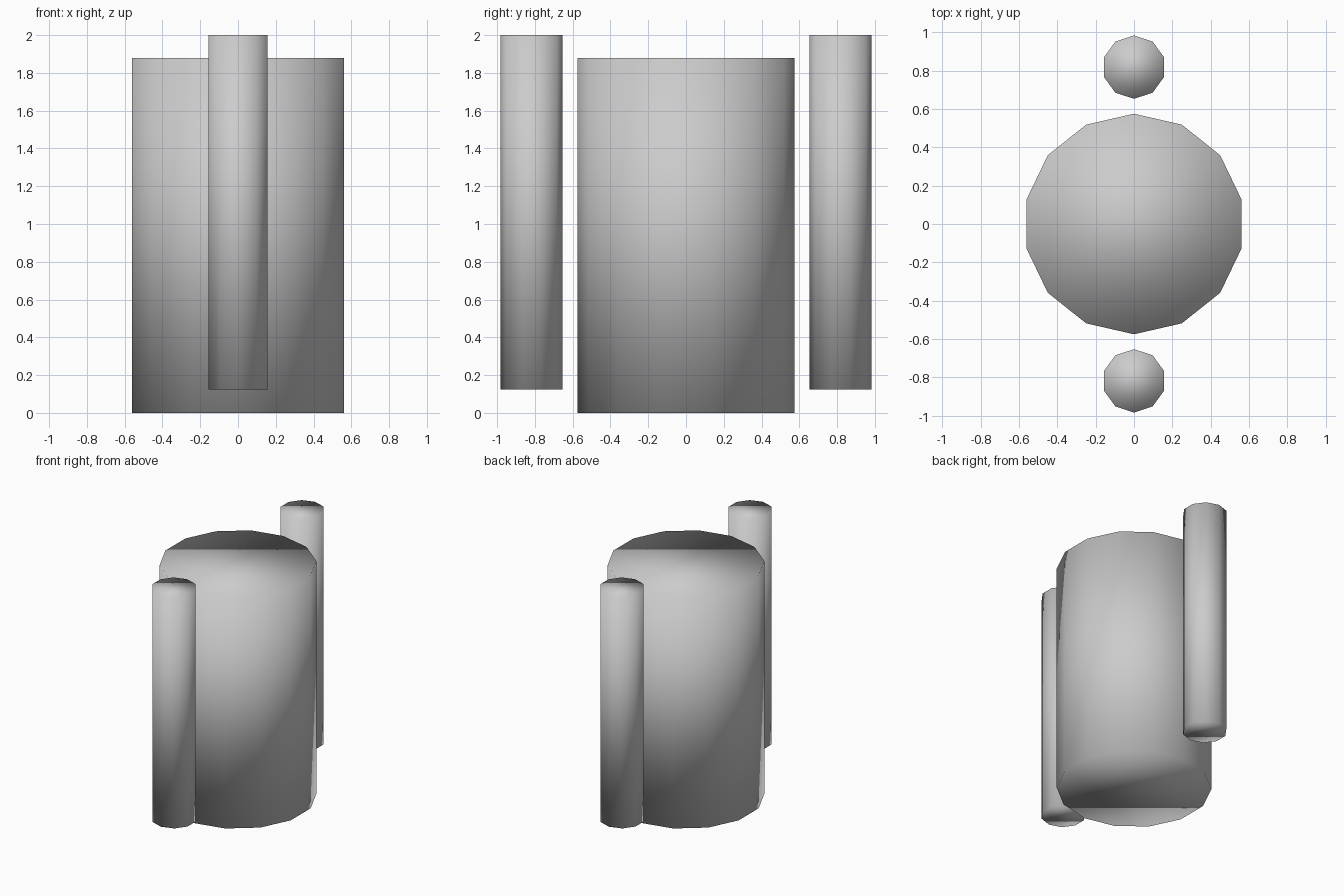
import bpy

if "Cube" in bpy.data.objects:
    bpy.data.objects.remove(bpy.data.objects["Cube"])


def smooth_cylinder(name, sides, radius, y, z0, z1):
    """Upright low-poly cylinder with a vertex facing +y, smooth shaded throughout."""
    bpy.ops.mesh.primitive_cylinder_add(
        vertices=sides, radius=radius, depth=z1 - z0,
        end_fill_type='NGON', location=(0, y, (z0 + z1) / 2))
    obj = bpy.context.object
    obj.name = name
    bpy.ops.object.shade_smooth()
    return obj


# Large central drum
smooth_cylinder("central_drum", 14, 0.575, 0, 0, 1.88)

# Slim raised tubes in front of and behind the drum
for name, side in (("front_tube", -1), ("back_tube", 1)):
    smooth_cylinder(name, 10, 0.165, side * 0.818, 0.125, 2.0)
